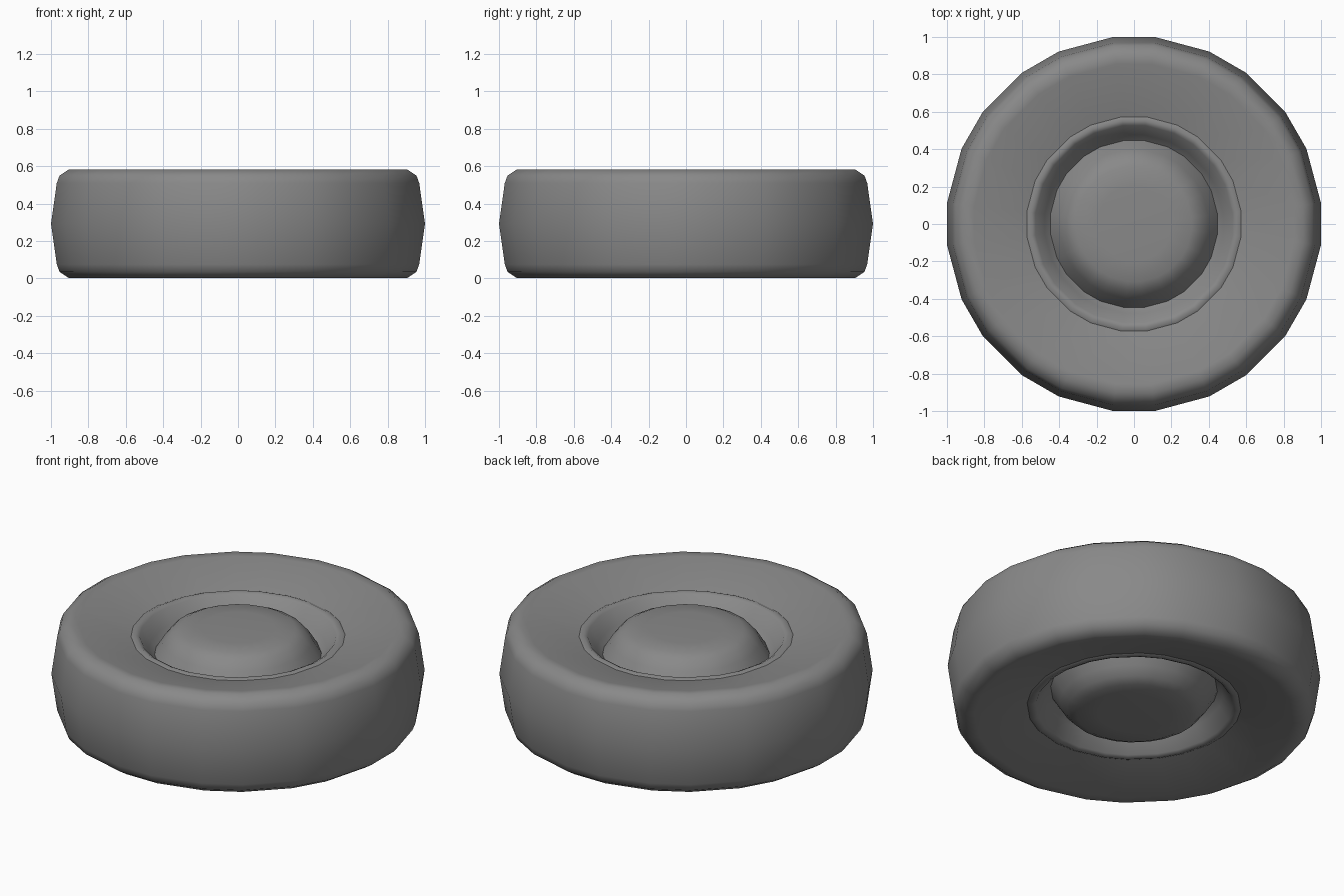
import bpy, bmesh, math

if "Cube" in bpy.data.objects:
    bpy.data.objects.remove(bpy.data.objects["Cube"])

MID = 0.2925  # height of the symmetry plane
ANGLES = [math.radians(30 * k + s) for k in range(12) for s in (-6.4, 6.4)]

grey = bpy.data.materials.new("rubber grey")
grey.use_nodes = True
colour = (0.25, 0.25, 0.25, 1)
grey.diffuse_color = colour
grey.node_tree.nodes["Principled BSDF"].inputs["Base Color"].default_value = colour


def lathe(name, profile, cap=False):
    """Spin a (radius, height) profile around z; optionally fill its last ring."""
    bm = bmesh.new()
    rings = [[bm.verts.new((r * math.cos(a), r * math.sin(a), z)) for a in ANGLES]
             for r, z in profile]
    n = len(ANGLES)
    for low, high in zip(rings, rings[1:]):
        for i in range(n):
            j = (i + 1) % n
            bm.faces.new((low[i], low[j], high[j], high[i]))
    if cap:
        bm.faces.new(rings[-1])
    for f in bm.faces:
        f.smooth = True
    mesh = bpy.data.meshes.new(name)
    bm.to_mesh(mesh)
    bm.free()
    mesh.materials.append(grey)
    obj = bpy.data.objects.new(name, mesh)
    bpy.context.collection.objects.link(obj)
    return obj


def flipped(profile):
    """Mirror a profile below the middle plane, running from bottom to top."""
    return [(r, 2 * MID - z) for r, z in reversed(profile)]


# Tyre: bulging tread, rounded shoulders and side walls dished towards the rim
upper = [(0.975, 0.51), (0.96, 0.55), (0.91, 0.583), (0.86, 0.58), (0.577, 0.508)]
lathe("tyre", flipped(upper) + [(1.006, MID)] + upper)

# Wheel rim lip with its sunken well, and the domed hub cap, on both sides
well = [(0.577, 0.508), (0.555, 0.518), (0.53, 0.505), (0.48, 0.43), (0.45, 0.40)]
dome = [(0.45, 0.40), (0.40, 0.48), (0.36, 0.525), (0.31, 0.55), (0.2, 0.556)]
for side in ("top", "bottom"):
    for part, profile, cap in (("rim", well, False), ("hub_cap", dome, True)):
        obj = lathe(f"{side}_{part}", profile, cap)
        if side == "bottom":
            for v in obj.data.vertices:
                v.co.z = 2 * MID - v.co.z
            obj.data.flip_normals()
